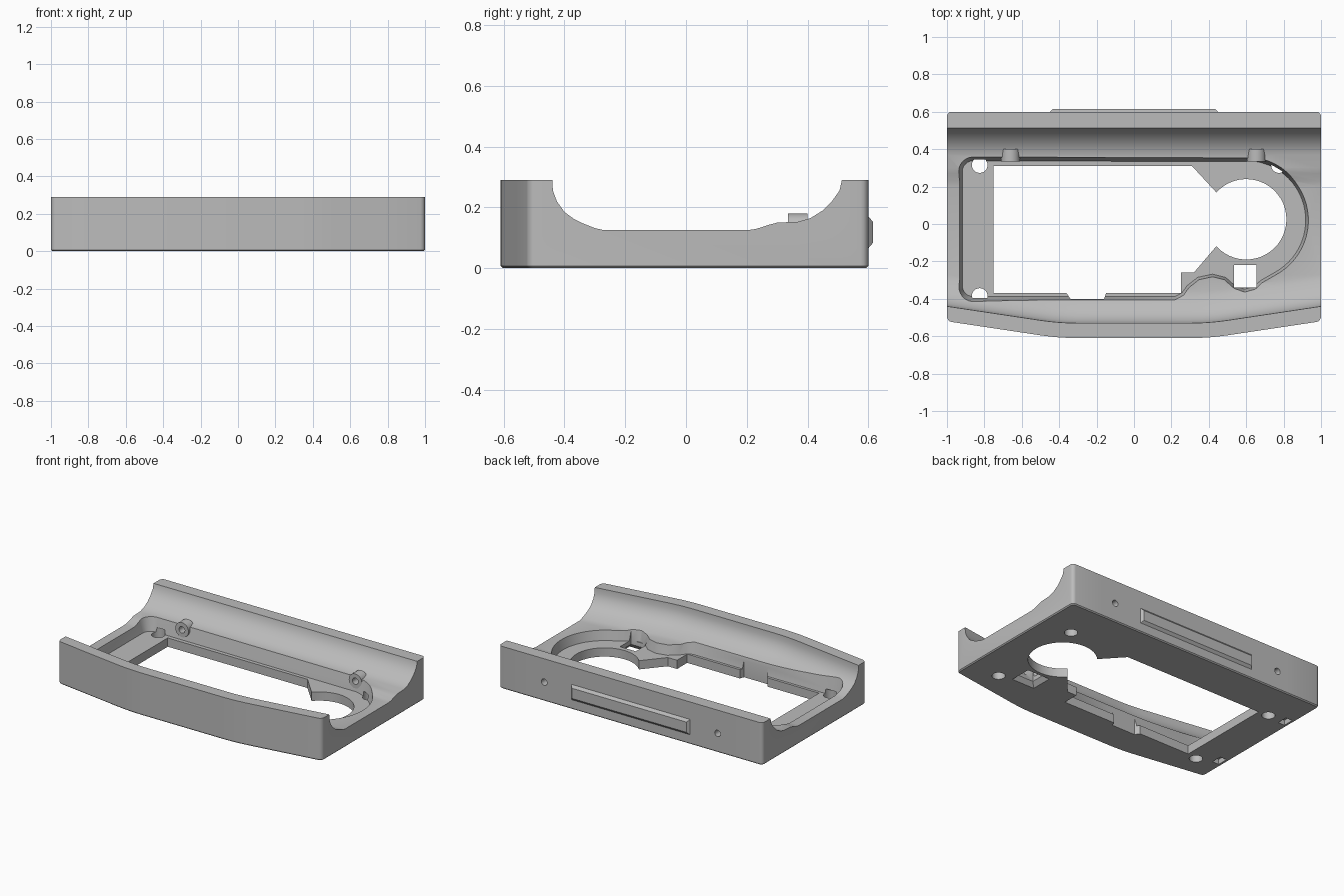
import bpy, bmesh, math
from mathutils import Vector

cube = bpy.data.objects.get("Cube")
if cube:
    bpy.data.objects.remove(cube, do_unlink=True)

grey = bpy.data.materials.new("plain_grey")
grey.use_nodes = True
grey.diffuse_color = (0.5, 0.5, 0.5, 1)
grey.node_tree.nodes["Principled BSDF"].inputs["Base Color"].default_value = (0.5, 0.5, 0.5, 1)


def finish(name, bm):
    bmesh.ops.recalc_face_normals(bm, faces=bm.faces)
    me = bpy.data.meshes.new(name)
    bm.to_mesh(me)
    bm.free()
    me.materials.append(grey)
    ob = bpy.data.objects.new(name, me)
    bpy.context.collection.objects.link(ob)
    return ob


def loft(name, rings):
    """Closed solid through rings of equal length."""
    bm = bmesh.new()
    vs = [[bm.verts.new(p) for p in r] for r in rings]
    n = len(vs[0])
    for a, b in zip(vs, vs[1:]):
        for i in range(n):
            j = (i + 1) % n
            bm.faces.new((a[i], a[j], b[j], b[i]))
    bm.faces.new(vs[0][::-1])
    bm.faces.new(vs[-1])
    return finish(name, bm)


def prism(name, outline, z0, z1, top=None):
    return loft(name, [[(x, y, z0) for x, y in outline],
                       [(x, y, z1) for x, y in (top or outline)]])


def arc(cx, cy, r, a0, a1, n):
    angles = [math.radians(a0 + (a1 - a0) * i / n) for i in range(n + 1)]
    return [(cx + r * math.cos(a), cy + r * math.sin(a)) for a in angles]


def circle(cx, cy, r, n=24):
    return arc(cx, cy, r, 0, 360, n)[:-1]


def rect(cx, cy, w, d):
    return [(cx + sx * w / 2, cy + sy * d / 2)
            for sx, sy in ((-1, -1), (1, -1), (1, 1), (-1, 1))]


def inset(pts, d):
    """Move a counter-clockwise outline inwards."""
    out = []
    for i, p in enumerate(pts):
        t = Vector(pts[(i + 1) % len(pts)]) - Vector(pts[i - 1])
        t.normalize()
        out.append((p[0] - t.y * d, p[1] + t.x * d))
    return out


def rod(name, x, z, r, y0, y1):
    return loft(name, [[(a, y, b) for a, b in circle(x, z, r)] for y in (y0, y1)])


def cut(target, cutters):
    bpy.context.view_layer.objects.active = target
    for c in cutters:
        c.hide_render = True
        m = target.modifiers.new("cut", 'BOOLEAN')
        m.operation, m.solver, m.object = 'DIFFERENCE', 'EXACT', c
        bpy.ops.object.modifier_apply(modifier=m.name)


# body: trough section swept along x, its front wall following a bowed line
front = [(-0.61, 0), (-0.61, 0.29), (-0.53, 0.29), (-0.528, 0.255), (-0.515, 0.22),
         (-0.49, 0.185), (-0.46, 0.163), (-0.43, 0.148), (-0.39, 0.132), (-0.36, 0.125)]
back = [(0.2, 0.125), (0.23, 0.129), (0.27, 0.142), (0.3, 0.15), (0.37, 0.153),
        (0.41, 0.165), (0.45, 0.19), (0.48, 0.22), (0.505, 0.255), (0.513, 0.29),
        (0.6, 0.29), (0.6, 0)]


def bow(x):
    t = abs(x)
    if t < 0.3:
        return 0
    return 0.375 * (t - 0.3) ** 2 if t < 0.5 else 0.15 * (t - 0.4)


half = [0.3, 0.35, 0.4, 0.45, 0.5, 0.75, 1]
stations = [-x for x in reversed(half)] + half
body = loft("body", [[(x, y + bow(x), z) for y, z in front] +
                     [(x, y, z) for y, z in back] for x in stations])

# rounded upright corners and softened base edge
bm = bmesh.new()
bm.from_mesh(body.data)
corners = [e for e in bm.edges
           if all(abs(v.co.x) > 0.99 and (v.co.y > 0.59 or v.co.y < -0.51) for v in e.verts)
           and abs(e.verts[0].co.z - e.verts[1].co.z) > 0.2]
bmesh.ops.bevel(bm, geom=corners, offset=0.025, segments=4, profile=0.5, affect='EDGES')
base = [e for e in bm.edges if all(v.co.z < 0.001 for v in e.verts)
        and e.calc_face_angle(0) > 1]
bmesh.ops.bevel(bm, geom=base, offset=0.007, segments=1, affect='EDGES')
bmesh.ops.recalc_face_normals(bm, faces=bm.faces)
bm.to_mesh(body.data)
bm.free()

# recess outline, counter-clockwise
recess = (arc(-0.86, -0.33, 0.08, 180, 270, 6)
          + [(0.22, -0.41), (0.27, -0.385), (0.3, -0.345), (0.35, -0.305), (0.42, -0.29),
             (0.48, -0.305), (0.53, -0.35), (0.59, -0.37), (0.65, -0.355), (0.69, -0.32)]
          + arc(0.6, 0.02, 0.34, -62, 80, 24)
          + arc(-0.86, 0.28, 0.08, 90, 180, 6))
floor_z, top_z = 0.06, 0.16
recess_cut = prism("recess_cutter", inset(recess, 0.022), floor_z, top_z + 0.14,
                   inset(recess, -0.031))

# through opening with a round end
opening = ([(-0.75, -0.37), (-0.36, -0.37), (-0.34, -0.4), (-0.16, -0.4), (-0.15, -0.37),
            (0.25, -0.37), (0.25, -0.26), (0.32, -0.26)]
           + arc(0.6, 0.025, 0.215, -138, 138, 36)
           + [(0.31, 0.31), (-0.75, 0.31)])
cutters = [recess_cut, prism("opening_cutter", opening, -0.1, 0.3)]

# square port with a flared underside
cutters.append(prism("port_cutter", rect(0.595, -0.28, 0.12, 0.12), -0.1, 0.2))
cutters.append(prism("port_flare_cutter", rect(0.595, -0.29, 0.19, 0.16), -0.01, 0.03,
                     rect(0.595, -0.28, 0.12, 0.12)))

# screw holes and small notches in the underside
for y in (0.315, -0.385):
    for x in (-0.825, 0.775):
        cutters.append(prism("screw_hole_cutter", circle(x, y, 0.042), -0.1, 0.09))
for y in (0.325, -0.31):
    cutters.append(prism("notch_cutter", rect(-0.953, y, 0.05, 0.075), -0.1, 0.035))

# pin bosses on the back edge of the recess, each with a hole through the back wall
bosses = []
for x in (-0.66, 0.655):
    hole = rod("pin_hole_cutter", x, 0.13, 0.022, 0.3, 0.7)
    boss = rod("pin_boss", x, 0.13, 0.05, 0.335, 0.4)
    cut(boss, [hole])
    bosses.append(boss)
    cutters.append(hole)
cut(body, cutters)
for c in cutters:
    bpy.data.objects.remove(c, do_unlink=True)

# chamfered bar on the back
bar = loft("back_bar", [
    [(x, y, z) for x, z in rect(0, 0.118, w, h)]
    for y, w, h in ((0.59, 0.9, 0.105), (0.6, 0.9, 0.105), (0.615, 0.87, 0.07))])

for ob in [body, bar] + bosses:
    bpy.ops.object.select_all(action='DESELECT')
    ob.select_set(True)
    bpy.context.view_layer.objects.active = ob
    bpy.ops.object.shade_smooth_by_angle(angle=math.radians(30))
